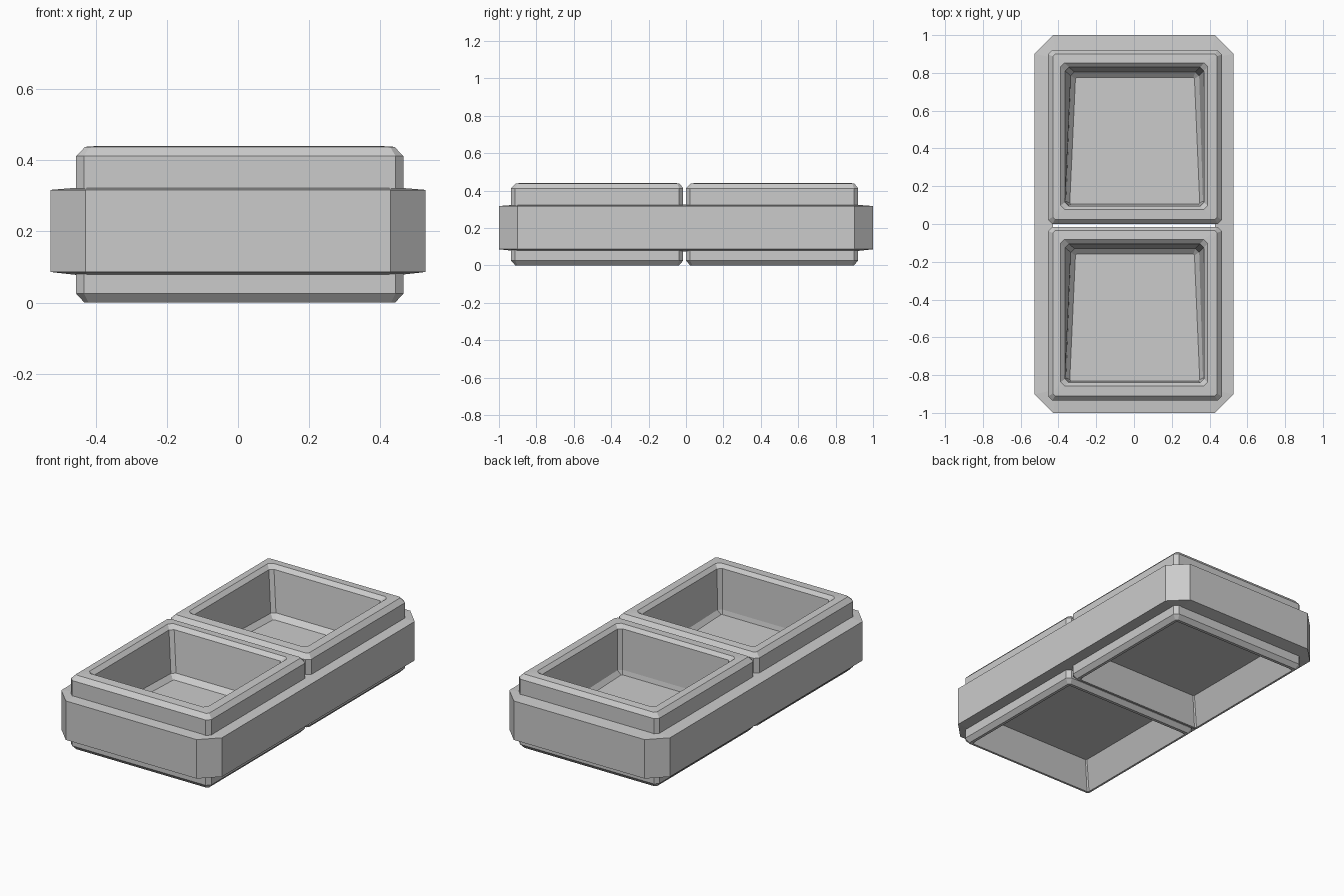
import bpy, bmesh

if "Cube" in bpy.data.objects:
    bpy.data.objects.remove(bpy.data.objects["Cube"])


def ring(x0, x1, y0, y1, z, c, taper_l=0.0, taper_r=0.0):
    """Eight-sided rectangle with cut corners; tapers narrow the back edge."""
    a, b = x0 + taper_l, x1 - taper_r
    return [(x0 + c, y0, z), (x1 - c, y0, z), (x1, y0 + c, z), (b, y1 - c, z),
            (b - c, y1, z), (a + c, y1, z), (a, y1 - c, z), (x0, y0 + c, z)]


def loft(name, rings, closed=False, y_shift=0.0):
    """Join rings with flat faces, then cap the ends or close the loop."""
    bm = bmesh.new()
    loops = [[bm.verts.new((x, y + y_shift, z)) for x, y, z in r] for r in rings]
    pairs = list(zip(loops, loops[1:]))
    if closed:
        pairs.append((loops[-1], loops[0]))
    else:
        bm.faces.new(loops[0])
        bm.faces.new(loops[-1])
    for p, q in pairs:
        for i in range(8):
            j = (i + 1) % 8
            bm.faces.new((p[i], p[j], q[j], q[i]))
    bmesh.ops.recalc_face_normals(bm, faces=bm.faces)
    mesh = bpy.data.meshes.new(name)
    bm.to_mesh(mesh)
    bm.free()
    obj = bpy.data.objects.new(name, mesh)
    bpy.context.collection.objects.link(obj)
    return obj


# Tray section: floor, inner wall, rim, outer wall, foot, hollow underside
tray = [
    ring(-0.34, 0.348, 0.105, 0.775, 0.153, 0.006, 0.03, 0.028),
    ring(-0.36, 0.365, 0.10, 0.805, 0.18, 0.02, 0.025, 0.02),
    ring(-0.365, 0.37, 0.095, 0.83, 0.42, 0.02),
    ring(-0.388, 0.39, 0.078, 0.853, 0.441, 0.02),
    ring(-0.43, 0.44, 0.025, 0.90, 0.438, 0.012),
    ring(-0.455, 0.465, 0.0, 0.92, 0.412, 0.022),
    ring(-0.455, 0.465, 0.0, 0.92, 0.025, 0.022),
    ring(-0.432, 0.442, 0.022, 0.898, 0.0, 0.012),
    ring(-0.42, 0.425, 0.035, 0.88, 0.0, 0.008),
    ring(-0.348, 0.355, 0.105, 0.80, 0.149, 0.006),
]
for name, shift in (("back_tray", 0.0), ("front_tray", -0.935)):
    loft(name, tray, y_shift=shift)

# Band wrapped around both trays, with sloped top and bottom
band = [
    ring(-0.43, 0.43, -0.90, 0.90, 0.075, 0.02),
    ring(-0.527, 0.527, -1.0, 1.0, 0.086, 0.098),
    ring(-0.527, 0.527, -1.0, 1.0, 0.317, 0.098),
    ring(-0.43, 0.43, -0.90, 0.90, 0.325, 0.02),
]
loft("surrounding_band", band, closed=True)
